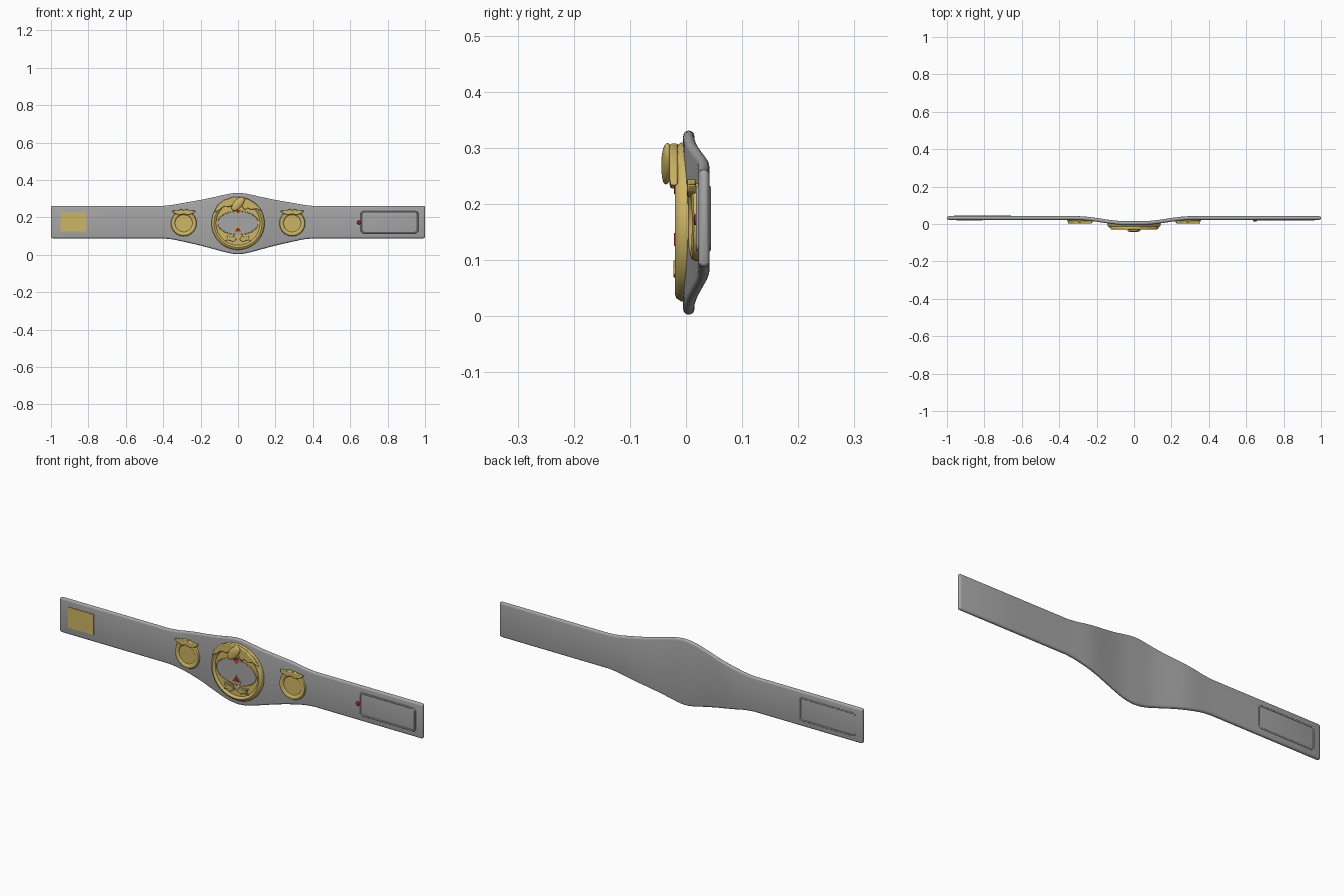
import bpy, bmesh, math
from math import sin, cos, pi

cube = bpy.data.objects.get("Cube")
if cube:
    bpy.data.objects.remove(cube, do_unlink=True)


def material(name, rgb):
    m = bpy.data.materials.new(name)
    m.diffuse_color = (*rgb, 1)
    m.use_nodes = True
    m.node_tree.nodes["Principled BSDF"].inputs["Base Color"].default_value = (*rgb, 1)
    return m


GREY = material("grey leather", (0.38, 0.38, 0.38))
GOLD = material("gold", (0.62, 0.47, 0.13))
RED = material("red", (0.45, 0.02, 0.02))


def finish(name, bm, mat, angle=40):
    bmesh.ops.recalc_face_normals(bm, faces=bm.faces)
    me = bpy.data.meshes.new(name)
    bm.to_mesh(me)
    bm.free()
    ob = bpy.data.objects.new(name, me)
    bpy.context.collection.objects.link(ob)
    me.materials.append(mat)
    bpy.ops.object.select_all(action="DESELECT")
    ob.select_set(True)
    bpy.context.view_layer.objects.active = ob
    bpy.ops.object.shade_smooth_by_angle(angle=math.radians(angle))
    return ob


def loft(bm, rings, caps=True):
    """Join equal closed rings of points with quads."""
    vs = [[bm.verts.new(p) for p in r] for r in rings]
    n = len(vs[0])
    for a, b in zip(vs, vs[1:]):
        for i in range(n):
            bm.faces.new((a[i], a[(i + 1) % n], b[(i + 1) % n], b[i]))
    if caps:
        bm.faces.new(vs[0])
        bm.faces.new(vs[-1])


def disc(name, mat, centre, profile, rx=1, rz=1, tilt=0, n=48):
    """Turned shape around the y axis from (radius, y) pairs; tilt follows the strap."""
    bm = bmesh.new()
    x, z = centre
    loft(bm, [[(x + r * rx * cos(2 * pi * i / n),
                y + tilt * r * cos(2 * pi * i / n),
                z + r * rz * sin(2 * pi * i / n)) for i in range(n)] for r, y in profile])
    return finish(name, bm, mat)


def plate(name, mat, outline, front, back, bevel=0.0):
    """Flat outline in x, z given thickness in y."""
    bm = bmesh.new()
    loft(bm, [[(x, y, z) for x, z in outline] for y in (front, back)])
    ob = finish(name, bm, mat)
    if bevel:
        mod = ob.modifiers.new("soft edges", "BEVEL")
        mod.width, mod.segments = bevel, 2
    return ob


def tube(name, mat, path, radius, cyclic=True):
    cu = bpy.data.curves.new(name, "CURVE")
    cu.dimensions = "3D"
    cu.bevel_depth, cu.bevel_resolution = radius, 2
    cu.use_fill_caps = True
    sp = cu.splines.new("POLY")
    sp.points.add(len(path) - 1)
    for p, co in zip(sp.points, path):
        p.co = (*co, 1)
    sp.use_cyclic_u = cyclic
    ob = bpy.data.objects.new(name, cu)
    bpy.context.collection.objects.link(ob)
    cu.materials.append(mat)
    return ob


def smooth(t):
    t = min(max(t, 0), 1)
    return t * t * (3 - 2 * t)


# Strap: lofted rounded section that widens and steps forward in the middle
HALF = [(0, .164), (.03, .162), (.07, .154), (.12, .141), (.2, .122),
        (.28, .106), (.35, .092), (.4, .087), (1, .087)]


def half_height(x):
    x = abs(x)
    for (a, h), (b, k) in zip(HALF, HALF[1:]):
        if x <= b:
            return h + (k - h) * (x - a) / (b - a)
    return HALF[-1][1]


def strap_y(x):
    return .005 + .027 * smooth((abs(x) - .04) / .27)


def strap_ring(x, shrink=0):
    h, y, r = half_height(x) - shrink, strap_y(x), .010 - shrink
    z = .167 + .0075 * smooth(abs(x) / .37)
    ring = []
    for side in (1, -1):
        for k in range(9):
            a = pi * k / 8
            ring.append((x, y + side * r * cos(a), z + side * (h - r + r * sin(a))))
    return ring


bm = bmesh.new()
stations = [-.99, -.7] + [i * .02 - .44 for i in range(45)] + [.7, .99]
loft(bm, [strap_ring(-1, .006), strap_ring(-.997, .002)] + [strap_ring(x) for x in stations]
     + [strap_ring(.997, .002), strap_ring(1, .006)])
finish("strap", bm, GREY, 60)


# Raised rectangular loops: front of the left end and back of the right end
def loop(name, cx, y):
    path = []
    for sx, sz, a0 in ((1, 1, 0), (-1, 1, 1), (-1, -1, 2), (1, -1, 3)):
        for k in range(4):
            a = (a0 + k / 3) * pi / 2
            path.append((cx + sx * .14 + .011 * cos(a), y, .174 + sz * .044 + .011 * sin(a)))
    tube(name, GREY, path, .004)


loop("front_loop", .81, .0215)
loop("back_loop", -.81, .0405)

# Fastening plate and stud
plate("fastening_plate", GOLD, [(-.95, .125), (-.81, .125), (-.81, .227), (-.95, .227)], .0185, .026)
disc("stud", RED, (.647, .172), [(.004, .013), (.009, .015), (.011, .02), (.011, .026)], n=20)

# Side medallions, each with a dished face and a winged crest
for side, label in ((1, "left"), (-1, "right")):
    cx = side * .29
    disc(label + "_medallion", GOLD, (cx, .168),
         [(.001, .014), (.046, .014), (.050, .009), (.058, .007), (.066, .010), (.069, .016), (.069, .028)],
         tilt=side * .06)
    wing = [(0, .236), (.012, .245), (.028, .238), (.064, .235), (.054, .222), (.036, .216), (.02, .212), (0, .219)]
    crest = wing + [(-x, z) for x, z in wing[-2:0:-1]]
    plate(label + "_crest", GOLD, [(cx + x, z) for x, z in crest], .002, .018, .003)

# Main medallion with raised rim
MZ = .168
disc("main_medallion", GOLD, (0, MZ),
     [(.001, -.012), (.117, -.012), (.121, -.017), (.128, -.020), (.136, -.017), (.142, -.008), (.142, .008)], n=72)


# Grey globe field with thin gold edging
disc("globe_field", GREY, (0, .170), [(.001, -.0145), (1, -.0145), (1, -.010)], .108, .062, n=64)
edge = [(.109 * cos(t * pi / 32), -.0145, .170 + .063 * sin(t * pi / 32)) for t in range(64)]
tube("globe_edging", GOLD, edge, .002)

# Red gems set in gold points above and below the globe
for label, z, s in (("upper", .234, -1), ("lower", .132, 1)):
    for part, mat, w, y in (("setting", GOLD, .028, -.018), ("gem", RED, .019, -.021)):
        plate(label + "_" + part, mat,
              [(-w, z - s * w * .35), (w, z - s * w * .35), (0, z + s * w * .85)], y, -.012)

# Leaf ornaments with grey backing at the bottom
for side, label in ((1, "left"), (-1, "right")):
    leaf = [(.008, .082), (.022, .100), (.036, .094), (.062, .101), (.056, .086), (.064, .074), (.044, .078), (.028, .068)]
    plate(label + "_leaf", GOLD, [(side * x, z) for x, z in leaf], -.022, -.012, .002)
    shade = [(.036 + (x - .036) * 1.18, .085 + (z - .085) * 1.25) for x, z in leaf]
    plate(label + "_leaf_backing", GREY, [(side * x, z) for x, z in shade], -.0145, -.010)

# Spread bird across the top: swept wings and a bulging body
bird = [(-.128, .226), (-.112, .262), (-.078, .291), (-.03, .308), (.02, .308), (.062, .294), (.1, .268),
        (.132, .232), (.1, .246), (.07, .240), (.052, .250), (.036, .238), (.02, .262), (-.02, .272),
        (-.045, .256), (-.075, .258), (-.1, .238)]
plate("bird_wings", GOLD, bird, -.029, -.014, .004)
bm = bmesh.new()
bmesh.ops.create_uvsphere(bm, u_segments=24, v_segments=14, radius=1)
for v in bm.verts:
    x, y, z = v.co
    v.co = (.028 * x + .02 * z, -.033 + .011 * y - .003 * (z < 0) * z * z, .272 + .037 * z)
finish("bird_body", bm, GOLD, 80)
